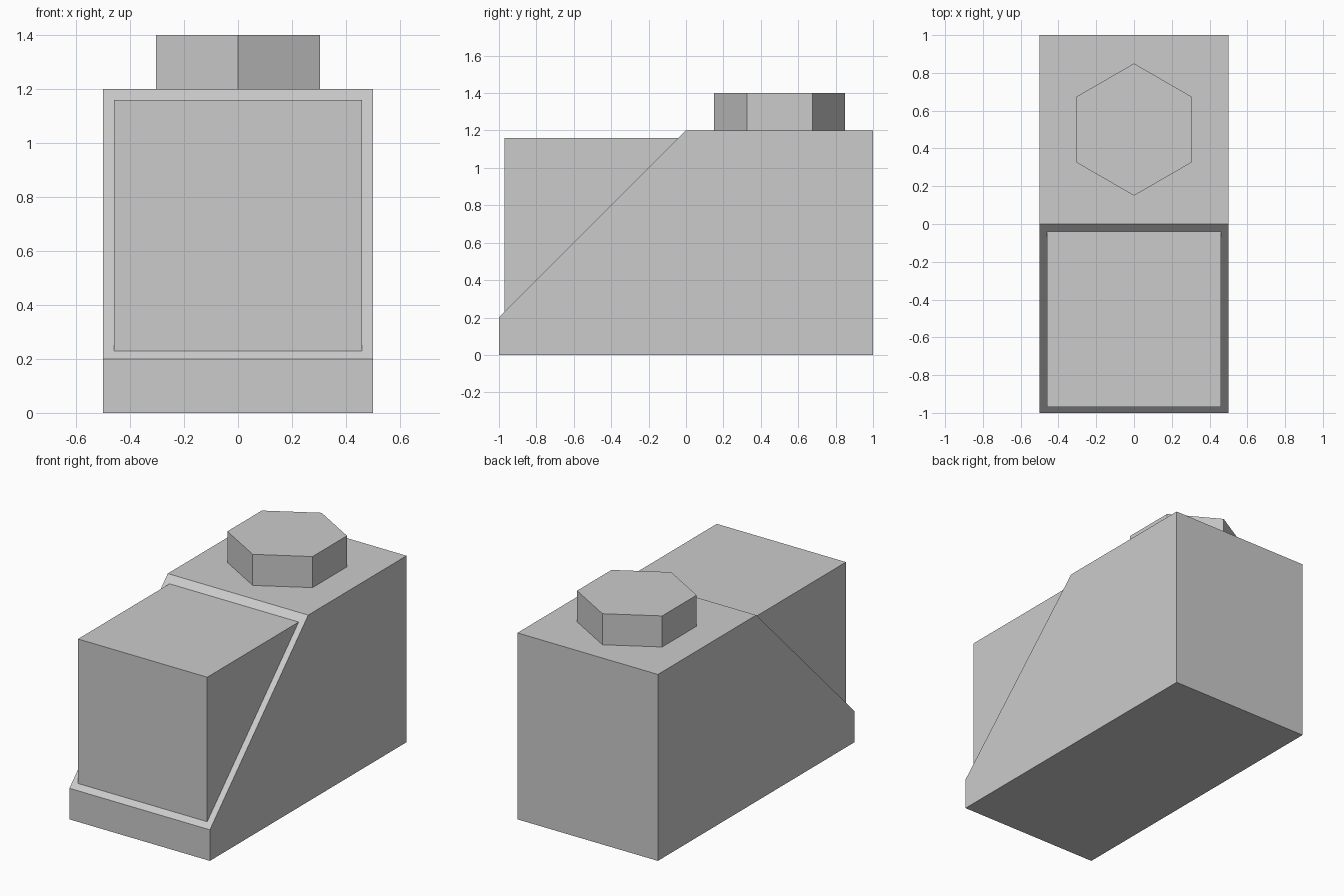
import bpy, bmesh, math

if "Cube" in bpy.data.objects:
    bpy.data.objects.remove(bpy.data.objects["Cube"])


def prism(name, outline, axis, start, end):
    """Extrude a flat outline along x (outline is y,z) or z (outline is x,y)."""
    bm = bmesh.new()
    place = (lambda p: (start, *p)) if axis == 'x' else (lambda p: (*p, start))
    face = bm.faces.new([bm.verts.new(place(p)) for p in outline])
    moved = bmesh.ops.extrude_face_region(bm, geom=[face])['geom']
    d = end - start
    bmesh.ops.translate(bm, vec=(d, 0, 0) if axis == 'x' else (0, 0, d),
                        verts=[v for v in moved if isinstance(v, bmesh.types.BMVert)])
    bmesh.ops.recalc_face_normals(bm, faces=bm.faces)
    mesh = bpy.data.meshes.new(name)
    bm.to_mesh(mesh)
    bm.free()
    obj = bpy.data.objects.new(name, mesh)
    bpy.context.collection.objects.link(obj)
    return obj


# Main body: block with a 45 degree sloped front
prism("sloped_body", [(-1, 0), (1, 0), (1, 1.2), (0, 1.2), (-1, 0.2)], 'x', -0.5, 0.5)

# Wedge filling the slope, inset from its edges and sunk slightly into it
prism("front_wedge", [(-0.97, 0.22), (-0.03, 1.16), (-0.97, 1.16)], 'x', -0.46, 0.46)

# Six-sided stud on the flat top, corners pointing front and back
hexagon = [(0.35 * math.sin(i * math.pi / 3), 0.5 + 0.35 * math.cos(i * math.pi / 3))
           for i in range(6)]
prism("top_stud", hexagon, 'z', 1.2, 1.4)
